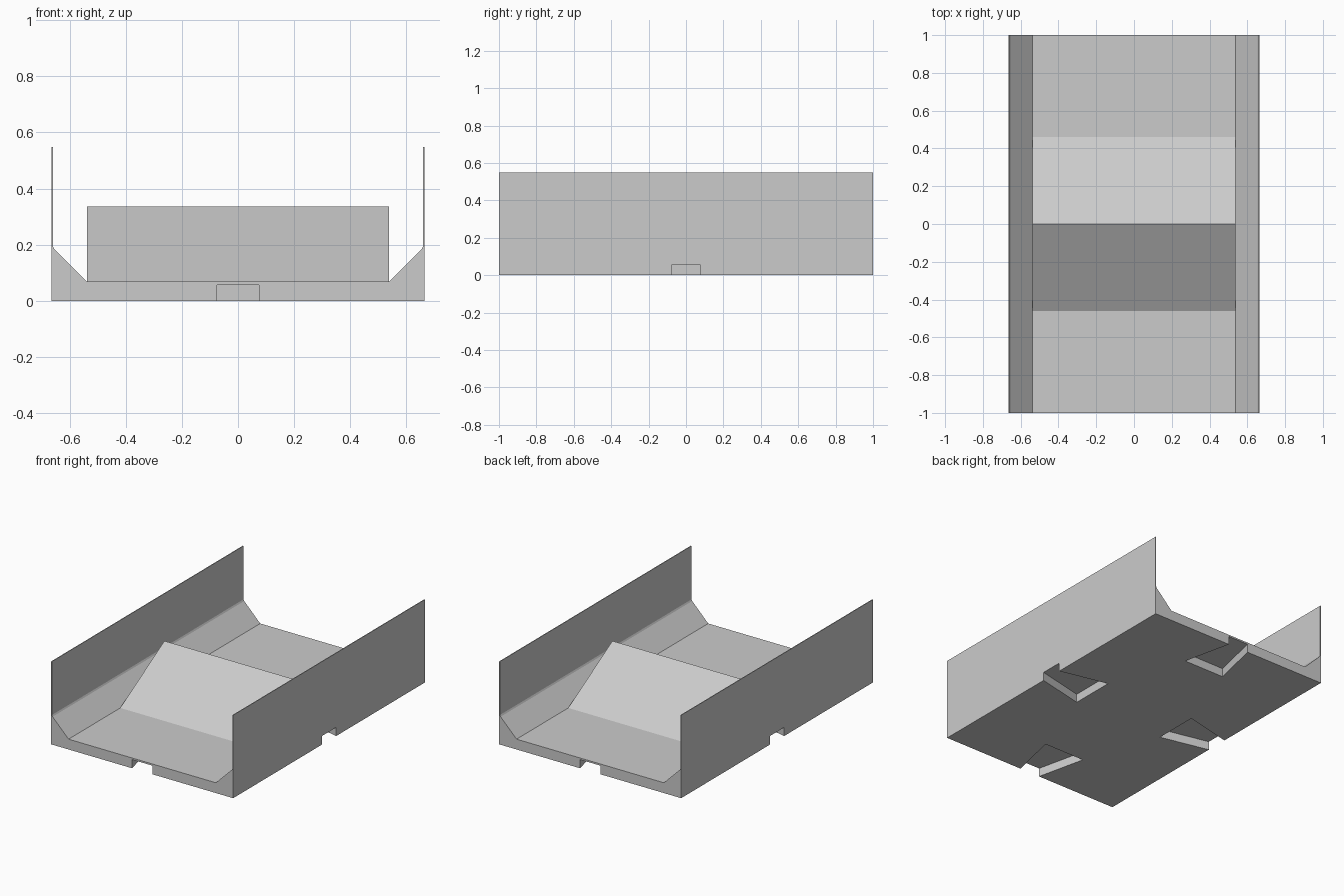
import bpy
import bmesh
from math import pi
from mathutils import Matrix, Vector

cube = bpy.data.objects.get("Cube")
if cube:
    bpy.data.objects.remove(cube, do_unlink=True)

HALF_W, HALF_L = 0.665, 1.0
FLOOR, FLOOR_HALF = 0.068, 0.538

grey = bpy.data.materials.new("plain_grey")
grey.use_nodes = True
grey.diffuse_color = (0.6, 0.6, 0.6, 1)
grey.node_tree.nodes["Principled BSDF"].inputs["Base Color"].default_value = (0.6, 0.6, 0.6, 1)


def add_prism(bm, outline, start, sweep):
    """Sweep a closed outline of 3D points along a vector."""
    face = bm.faces.new([bm.verts.new(Vector(p) + Vector(start)) for p in outline])
    result = bmesh.ops.extrude_face_region(bm, geom=[face], use_keep_orig=True)
    moved = [g for g in result["geom"] if isinstance(g, bmesh.types.BMVert)]
    bmesh.ops.translate(bm, verts=moved, vec=sweep)
    return list(face.verts) + moved


def make_object(name, bm):
    bmesh.ops.recalc_face_normals(bm, faces=bm.faces)
    mesh = bpy.data.meshes.new(name)
    bm.to_mesh(mesh)
    bm.free()
    mesh.materials.append(grey)
    obj = bpy.data.objects.new(name, mesh)
    bpy.context.collection.objects.link(obj)
    return obj


# Channel: floor, sloped kerbs and thin side walls in one mirrored profile
half = [(HALF_W, 0), (HALF_W, 0.548), (0.66, 0.548), (0.66, 0.195),
        (0.655, 0.185), (FLOOR_HALF, FLOOR)]
profile = half + [(-x, z) for x, z in reversed(half)]
bm = bmesh.new()
add_prism(bm, [(x, 0, z) for x, z in profile], (0, -HALF_L, 0), (0, 2 * HALF_L, 0))
channel = make_object("channel", bm)

# Dovetail connector sockets under the middle of each side
bm = bmesh.new()
for i in range(4):
    edge = HALF_L if i % 2 == 0 else HALF_W
    side = [(0.075, edge + 0.05), (0.075, edge), (0.15, edge - 0.33)]
    outline = side + [(-x, y) for x, y in reversed(side)]
    verts = add_prism(bm, [(x, y, 0) for x, y in outline], (0, 0, -0.05), (0, 0, 0.107))
    bmesh.ops.rotate(bm, verts=verts, cent=(0, 0, 0), matrix=Matrix.Rotation(i * pi / 2, 3, "Z"))
cutter = make_object("socket_cutter", bm)
cutter.hide_render = True

cut = channel.modifiers.new("sockets", "BOOLEAN")
cut.operation = "DIFFERENCE"
cut.solver = "EXACT"
cut.object = cutter
bpy.context.view_layer.objects.active = channel
bpy.ops.object.modifier_apply(modifier=cut.name)
bpy.data.objects.remove(cutter, do_unlink=True)

# Ridge-shaped bump across the floor
bm = bmesh.new()
add_prism(bm, [(0, -0.46, FLOOR), (0, 0.46, FLOOR), (0, 0, 0.335)],
          (-FLOOR_HALF, 0, 0), (2 * FLOOR_HALF, 0, 0))
make_object("ramp", bm)
